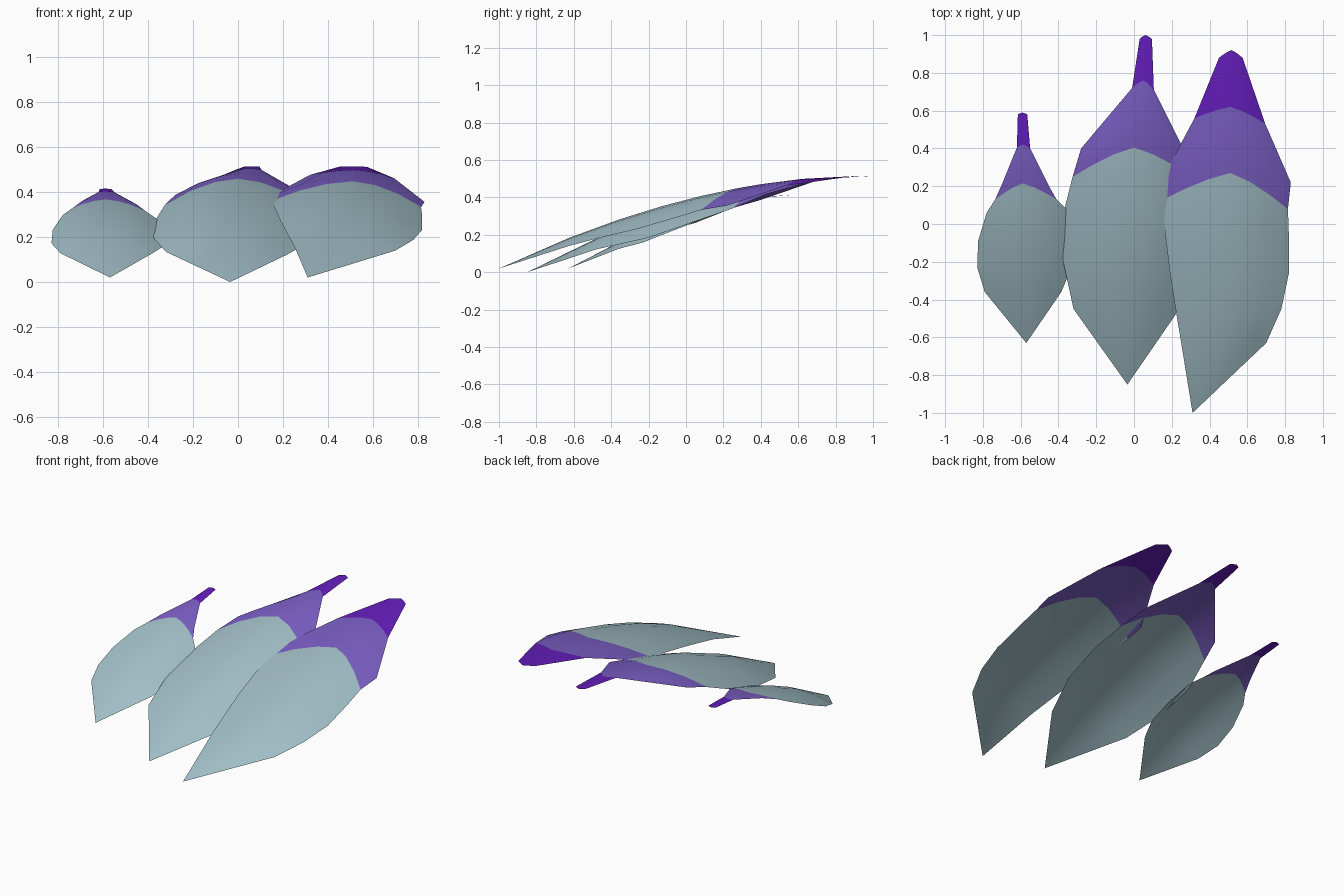
import bpy, bmesh

def material(name, rgb):
    m = bpy.data.materials.new(name)
    m.diffuse_color = (*rgb, 1)
    return m

MATS = [material("pale_teal", (0.36, 0.52, 0.57)),
        material("soft_purple", (0.20, 0.115, 0.56)),
        material("deep_purple", (0.13, 0.013, 0.51))]

# column positions across a feather, from left edge (-1) to right edge (+1)
COLS = [-1, -0.67, -0.33, 0, 0.33, 0.67, 1]


def feather(name, rows, z0, rise, power, camber, bands):
    """Curved sheet. Each row is (left x, y, middle x, y, right x, y);
    bands are the row numbers where the colour changes."""
    y0 = rows[0][1]
    length = max(r[3] for r in rows) - y0
    bm = bmesh.new()
    grid = []
    for xl, yl, xm, ym, xr, yr in rows:
        line = []
        for s in COLS:
            xe, ye = (xl, yl) if s < 0 else (xr, yr)
            x = xm + (xe - xm) * abs(s)
            y = ym + (ye - ym) * abs(s) ** 1.3
            t = min(1, max(0, (y - y0) / length))
            bend = camber[0] if s < 0 else camber[1]
            z = z0 + rise * (1 - (1 - t) ** power) - bend * (x - xm) ** 2
            line.append(bm.verts.new((x, y, z)))
        grid.append(line)
    for r in range(len(grid) - 1):
        for c in range(len(COLS) - 1):
            f = bm.faces.new((grid[r][c], grid[r][c + 1],
                              grid[r + 1][c + 1], grid[r + 1][c]))
            f.material_index = sum(r >= b for b in bands)
            f.smooth = True
    # close the pointed front end
    bmesh.ops.remove_doubles(bm, verts=bm.verts[:], dist=0.0005)
    me = bpy.data.meshes.new(name)
    bm.to_mesh(me)
    bm.free()
    for m in MATS:
        me.materials.append(m)
    ob = bpy.data.objects.new(name, me)
    bpy.context.collection.objects.link(ob)
    return ob


# large right feather
feather("right_feather", [
    (0.31, -1.0, 0.31, -1.0, 0.31, -1.0),
    (0.25, -0.63, 0.47, -0.62, 0.70, -0.63),
    (0.22, -0.45, 0.50, -0.36, 0.78, -0.45),
    (0.19, -0.26, 0.50, -0.13, 0.82, -0.26),
    (0.165, -0.05, 0.50, 0.08, 0.82, -0.06),
    (0.155, 0.13, 0.51, 0.27, 0.815, 0.08),
    (0.155, 0.25, 0.51, 0.40, 0.83, 0.22),
    (0.32, 0.56, 0.51, 0.62, 0.695, 0.53),
    (0.45, 0.88, 0.515, 0.92, 0.575, 0.88)],
    0.02, 0.495, 1.85, (0.45, 0.8), (5, 7))

# middle feather with a narrow tail
feather("middle_feather", [
    (-0.035, -0.85, -0.035, -0.85, -0.035, -0.85),
    (-0.32, -0.45, -0.04, -0.42, 0.22, -0.48),
    (-0.375, -0.20, -0.02, -0.10, 0.33, -0.20),
    (-0.375, 0.05, 0.0, 0.18, 0.34, 0.05),
    (-0.325, 0.25, 0.0, 0.405, 0.31, 0.25),
    (-0.28, 0.40, 0.02, 0.56, 0.25, 0.42),
    (-0.01, 0.72, 0.05, 0.76, 0.105, 0.71),
    (0.03, 0.98, 0.06, 1.0, 0.095, 0.98)],
    0.0, 0.515, 1.97, (0.8, 0.9), (4, 6))

# small left feather
feather("left_feather", [
    (-0.57, -0.63, -0.57, -0.63, -0.57, -0.63),
    (-0.79, -0.36, -0.58, -0.30, -0.385, -0.36),
    (-0.83, -0.23, -0.58, -0.12, -0.33, -0.23),
    (-0.825, -0.09, -0.585, 0.03, -0.335, -0.09),
    (-0.78, 0.06, -0.59, 0.15, -0.36, 0.08),
    (-0.735, 0.13, -0.59, 0.215, -0.41, 0.13),
    (-0.695, 0.22, -0.59, 0.30, -0.45, 0.20),
    (-0.62, 0.405, -0.59, 0.42, -0.55, 0.40),
    (-0.615, 0.58, -0.59, 0.59, -0.565, 0.58)],
    0.02, 0.395, 1.8, (0.8, 1.0), (5, 7))
